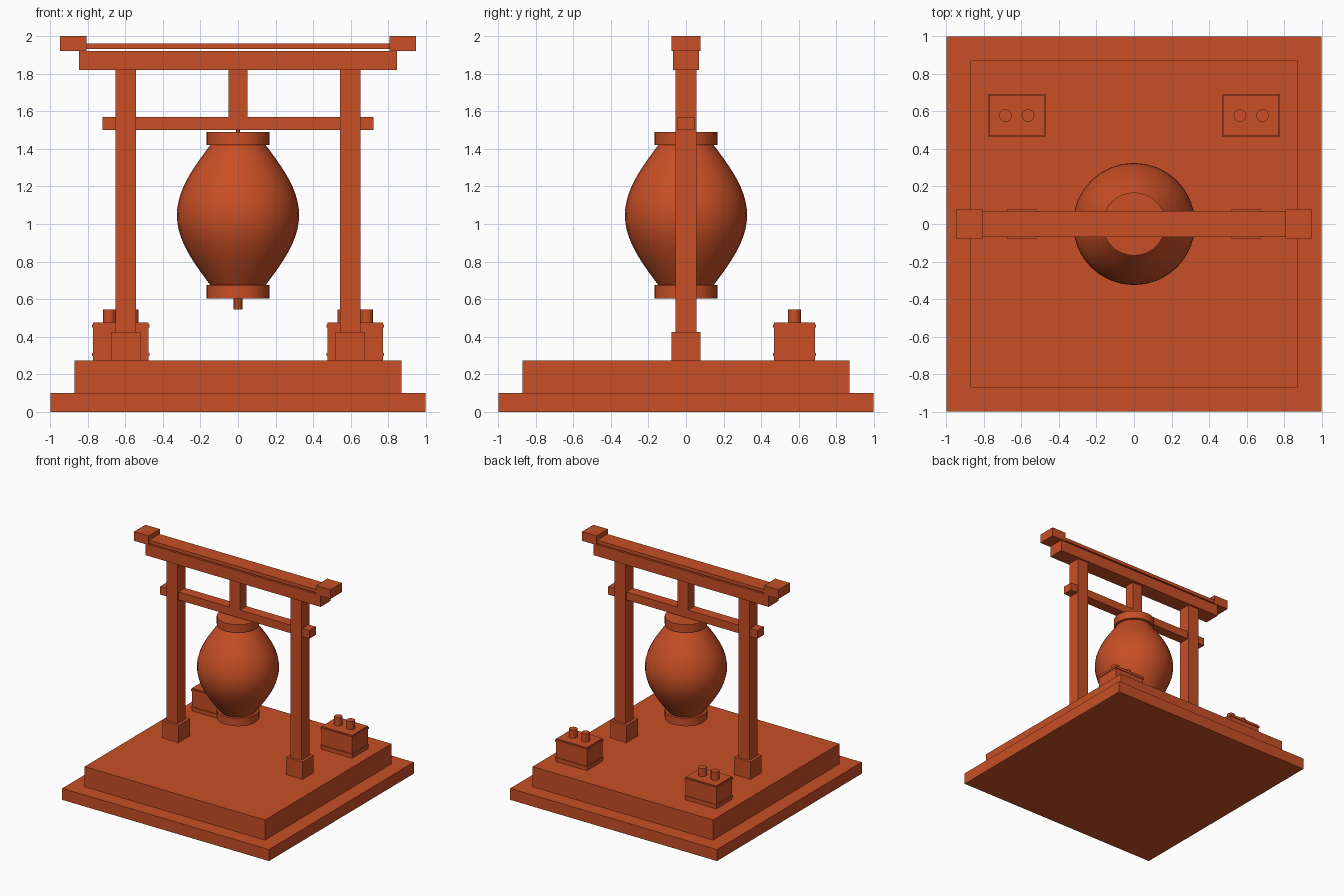
import bpy
import bmesh
import math

cube = bpy.data.objects.get("Cube")
if cube:
    bpy.data.objects.remove(cube, do_unlink=True)

# Single vermilion paint
paint = bpy.data.materials.new("vermilion")
paint.use_nodes = True
colour = (0.58, 0.078, 0.019, 1)
paint.diffuse_color = colour
paint.node_tree.nodes["Principled BSDF"].inputs["Base Color"].default_value = colour


def add_object(name, bm):
    mesh = bpy.data.meshes.new(name)
    bmesh.ops.recalc_face_normals(bm, faces=bm.faces)
    bm.to_mesh(mesh)
    bm.free()
    mesh.materials.append(paint)
    obj = bpy.data.objects.new(name, mesh)
    bpy.context.collection.objects.link(obj)
    return obj


def box(name, x, y, half_x, half_y, bottom, top):
    bm = bmesh.new()
    bmesh.ops.create_cube(bm, size=2)
    bmesh.ops.scale(bm, vec=(half_x, half_y, (top - bottom) / 2), verts=bm.verts)
    bmesh.ops.translate(bm, vec=(x, y, (top + bottom) / 2), verts=bm.verts)
    return add_object(name, bm)


def lathe(name, x, y, profile, sides, smooth=False):
    bm = bmesh.new()
    rings = []
    for r, z in profile:
        angles = [math.tau * i / sides for i in range(sides)]
        rings.append([bm.verts.new((x + r * math.cos(a), y + r * math.sin(a), z))
                      for a in angles])
    for low, high in zip(rings, rings[1:]):
        for i in range(sides):
            j = (i + 1) % sides
            bm.faces.new((low[i], low[j], high[j], high[i]))
    bm.faces.new(rings[0][::-1])
    bm.faces.new(rings[-1])
    obj = add_object(name, bm)
    if smooth:
        bpy.ops.object.select_all(action="DESELECT")
        obj.select_set(True)
        bpy.context.view_layer.objects.active = obj
        bpy.ops.object.shade_smooth_by_angle(angle=math.radians(30))
    return obj


def cylinder(name, x, y, r, bottom, top, sides, smooth=False):
    return lathe(name, x, y, [(r, bottom), (r, top)], sides, smooth)


# Stepped plinth
FLOOR = 0.275
box("lower_step", 0, 0, 0.997, 0.997, 0, 0.1)
box("upper_step", 0, 0, 0.87, 0.87, 0.1, FLOOR)

# Gate beams
box("tie_beam", 0, 0, 0.72, 0.045, 1.5, 1.57)
box("centre_strut", 0, 0, 0.05, 0.045, 1.57, 1.82)
box("lintel", 0, 0, 0.845, 0.07, 1.82, 1.92)
box("top_rail", 0, 0, 0.81, 0.07, 1.93, 1.96)

# Paired columns, beam ends and offering boxes
for side, label in ((1, "left"), (-1, "right")):
    box(label + "_column_foot", side * 0.597, 0, 0.078, 0.078, FLOOR, 0.425)
    box(label + "_column", side * 0.597, 0, 0.054, 0.055, 0.425, 1.82)
    box(label + "_beam_end", side * 0.877, 0, 0.07, 0.078, 1.92, 2)

    cx, cy = side * 0.624, 0.577
    box(label + "_offering_box", cx, cy, 0.148, 0.108, FLOOR, 0.475)
    for part, z in (("lower", 0.305), ("upper", 0.457)):
        box(f"{label}_{part}_trim", cx, cy, 0.154, 0.114, z - 0.008, z + 0.008)
    for offset in (-0.06, 0.06):
        cylinder(label + "_candle", cx + offset, cy, 0.034, 0.475, 0.545, 12)

# Hanging lantern
LOW, HIGH = 0.675, 1.42
STEPS = 20
body = []
for i in range(STEPS + 1):
    t = i / STEPS
    body.append((0.147 + 0.178 * math.sin(math.pi * t), LOW + (HIGH - LOW) * t))
lathe("lantern_body", 0, 0, body, 32, True)
cylinder("lantern_lower_ring", 0, 0, 0.168, 0.605, LOW, 32, True)
cylinder("lantern_upper_ring", 0, 0, 0.168, HIGH, 1.49, 32, True)
cylinder("lantern_hook", 0, 0, 0.01, 1.49, 1.5, 8)
cylinder("lantern_tassel", 0, 0, 0.024, 0.545, 0.605, 8)
